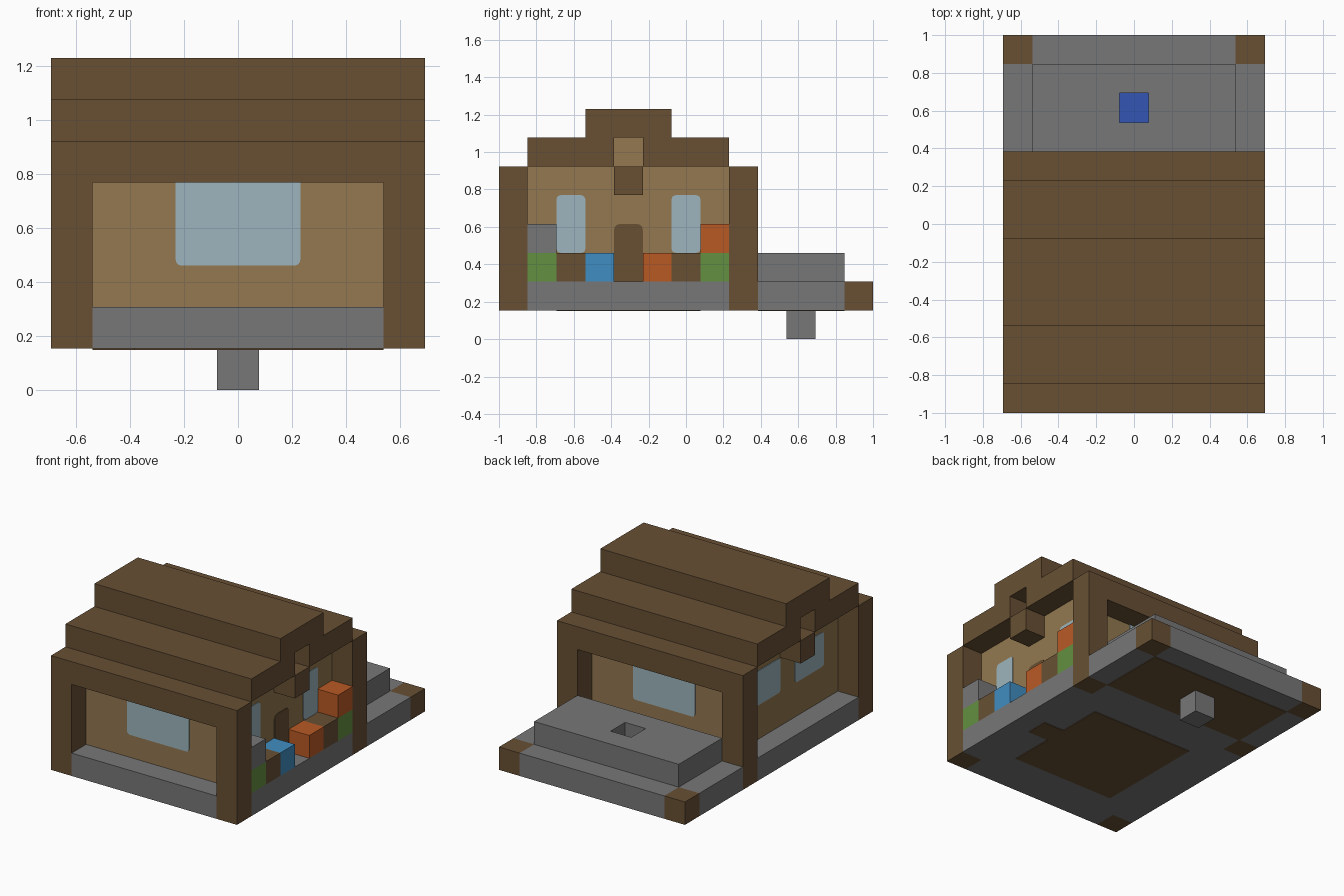
import bpy, bmesh
from mathutils import Vector

if "Cube" in bpy.data.objects:
    bpy.data.objects.remove(bpy.data.objects["Cube"])

U = 2 / 13                      # one block
ORIGIN = Vector((-4.5, -6.5, 0))


def material(name, code):
    def linear(h):
        c = int(h, 16) / 255
        return c / 12.92 if c < 0.04 else ((c + 0.055) / 1.055) ** 2.4
    rgba = [linear(code[i:i + 2]) for i in (0, 2, 4)] + [1]
    m = bpy.data.materials.new(name)
    m.use_nodes = True
    m.diffuse_color = rgba
    m.node_tree.nodes["Principled BSDF"].inputs["Base Color"].default_value = rgba
    return m


timber = material("dark timber", "685034")
plank = material("light plank", "937850")
stone = material("grey stone", "777777")
glass = material("pale glass", "9DB5BD")
leaf = material("leaf green", "629040")
sky = material("bright blue", "408DC1")
orange = material("orange", "BA5A25")
water = material("water blue", "3356B5")


def add_box(bm, x0, x1, y0, y1, z0, z1):
    lo, hi = Vector((x0, y0, z0)), Vector((x1, y1, z1))
    verts = bmesh.ops.create_cube(bm, size=1)["verts"]
    for v in verts:
        v.co = ((lo + hi) / 2 + v.co * (hi - lo) + ORIGIN) * U
    return verts


def finish(name, mat, bm):
    mesh = bpy.data.meshes.new(name)
    bm.to_mesh(mesh)
    bm.free()
    mesh.materials.append(mat)
    ob = bpy.data.objects.new(name, mesh)
    bpy.context.collection.objects.link(ob)
    return ob


def blocks(name, mat, *boxes):
    """One object from boxes given in block units."""
    bm = bmesh.new()
    for b in boxes:
        add_box(bm, *b)
    return finish(name, mat, bm)


def panel(name, mat, axis, box, radius=0.14):
    """Thin plate with rounded corners, facing along the axis."""
    bm = bmesh.new()
    add_box(bm, *box)
    edges = [e for e in bm.edges
             if abs((e.verts[0].co - e.verts[1].co)[axis]) > 1e-5]
    bmesh.ops.bevel(bm, geom=edges, offset=radius * U, segments=3,
                    profile=0.5, affect='EDGES')
    return finish(name, mat, bm)


# Stone base with notched corners and timber posts
blocks("stone_base", stone, (1, 8, 0, 13, 1, 2),
       *[(x, x + 1, a, b, 1, 2) for x in (0, 8) for a, b in ((1, 8), (9, 12))])
for x, side in ((0, "right"), (8, "left")):
    # the x = 0 edge is the model's right side
    blocks("front_post_" + side, timber, (x, x + 1, 0, 1, 1, 5))
    blocks("back_post_" + side, timber, (x, x + 1, 8, 9, 1, 5))
    blocks("terrace_corner_" + side, timber, (x, x + 1, 12, 13, 1, 2))

# Timber floors seen from underneath
T = 0.03
blocks("house_floor", timber, (2, 7, 2, 7, 1 - T, 1.1), (7, 8, 4, 5, 1 - T, 1.1))
blocks("terrace_floor", timber, (1, 8, 9, 12, 1 - T, 1.1))

# Raised terrace with a square well
blocks("terrace_deck", stone, (1, 4, 9, 12, 2, 3), (5, 8, 9, 12, 2, 3),
       (4, 5, 9, 10, 2, 3), (4, 5, 11, 12, 2, 3))
blocks("well_water", water, (4, 5, 10, 11, 1.9, 2 + T))
blocks("well_bottom", stone, (4, 5, 10, 11, 0, 1))

# House walls and gable cores
blocks("house_walls", plank, (1, 8, 1, 8, 2, 6))
blocks("gable_walls", plank, (1, 8, 4, 5, 6, 7))

# Stepped roof
blocks("front_beam", timber, (0, 9, 0, 1, 5, 6))
blocks("back_beam", timber, (0, 9, 8, 9, 5, 6))
blocks("roof_front_step", timber, (0, 9, 1, 4, 6, 7))
blocks("roof_back_step", timber, (0, 9, 5, 8, 6, 7))
blocks("roof_ridge", timber, (0, 9, 3, 6, 7, 8))
blocks("gable_beam_ends", timber, (0, 1, 4, 5, 5, 6), (8, 9, 4, 5, 5, 6))

# Windows and door
panel("front_window", glass, 1, (3, 6, 1 - T, 1, 3, 5.3))
panel("back_window", glass, 1, (3, 6, 8, 8 + T, 3, 5.3))
for y, place in ((2, "front"), (6, "back")):
    panel("left_window_" + place, glass, 0, (8, 8 + T, y, y + 1, 3, 5))
for y, place in ((2, "front"), (5, "back")):
    panel("right_window_" + place, glass, 0, (1 - T, 1, y, y + 2, 3.5, 5))
panel("door", timber, 0, (8, 8 + T, 4, 5, 1.8, 4), 0.2)

# Row of crates and planters beside the door
crates = [("planter_front", leaf, 1, 2), ("stone_crate", stone, 1, 3),
          ("timber_crate_front", timber, 2, 2), ("blue_crate", sky, 3, 2),
          ("orange_crate", orange, 5, 2), ("timber_crate_back", timber, 6, 2),
          ("planter_back", leaf, 7, 2), ("orange_crate_top", orange, 7, 3)]
for name, mat, y, z in crates:
    blocks(name, mat, (8, 9, y, y + 1, z, z + 1))
